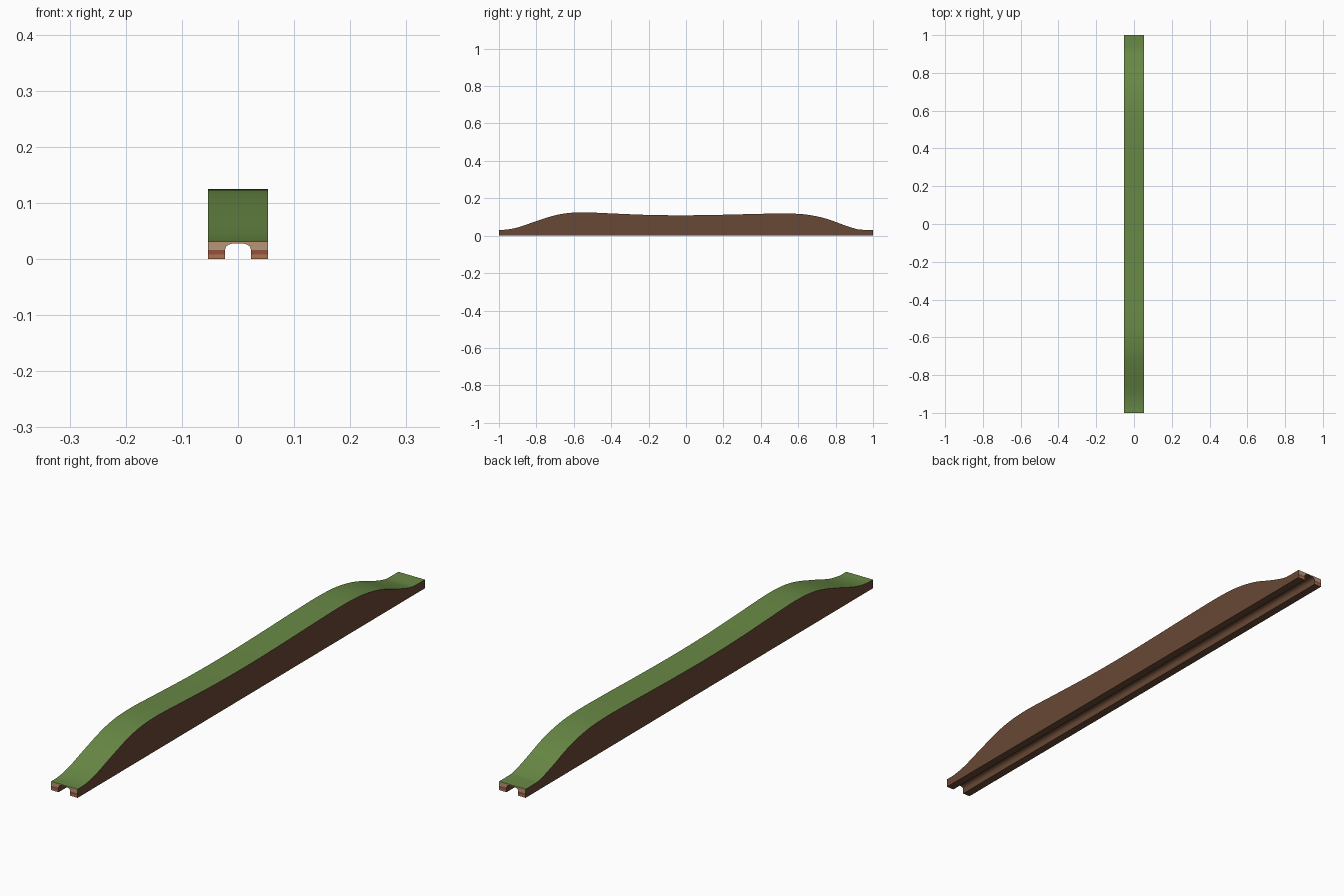
import bpy

if "Cube" in bpy.data.objects:
    bpy.data.objects.remove(bpy.data.objects["Cube"])

HALF = 0.0535      # half width of the strip
TIP = 0.0315       # height of the strip at its ends
# hill line (y, z)
HILL = [(-1, TIP), (-0.96, 0.0325), (-0.9, 0.044), (-0.8, 0.078), (-0.7, 0.109), (-0.62, 0.122),
        (-0.53, 0.1245), (-0.4, 0.119), (-0.2, 0.111), (0, 0.109), (0.2, 0.112), (0.4, 0.117),
        (0.55, 0.1185), (0.65, 0.112), (0.75, 0.091), (0.85, 0.055), (0.92, 0.034), (0.96, TIP), (1, TIP)]
# rail slot: (z, half width), widest at the bottom
SLOT = [(0, 0.0235), (0.008, 0.0235), (0.016, 0.0235), (0.022, 0.0215),
        (0.0255, 0.017), (0.0275, 0.011), (0.0275, 0)]


def material(name, colour):
    m = bpy.data.materials.new(name)
    m.diffuse_color = (*colour, 1)
    m.use_nodes = True
    m.node_tree.nodes["Principled BSDF"].inputs["Base Color"].default_value = m.diffuse_color
    return m


def smooth_line(pts, steps=4):
    out = []
    for i in range(len(pts) - 1):
        p = [pts[max(0, min(len(pts) - 1, i + k))] for k in (-1, 0, 1, 2)]
        (y1, z1), (y2, z2) = p[1], p[2]
        m1 = (z2 - p[0][1]) / (y2 - p[0][0]) * (y2 - y1)
        m2 = (p[3][1] - z1) / (p[3][0] - y1) * (y2 - y1)
        for s in range(steps):
            t = s / steps
            z = ((2*t**3 - 3*t*t + 1) * z1 + (t**3 - 2*t*t + t) * m1
                 + (3*t*t - 2*t**3) * z2 + (t**3 - t*t) * m2)
            out.append((y1 + (y2 - y1) * t, z))
    return out + [pts[-1]]


def build(name, quads, mats, slots=None, angle=None):
    verts = [v for q in quads for v in q]
    faces = [tuple(range(4 * i, 4 * i + 4)) for i in range(len(quads))]
    mesh = bpy.data.meshes.new(name)
    mesh.from_pydata(verts, [], faces)
    for m in mats:
        mesh.materials.append(m)
    for i, s in enumerate(slots or []):
        mesh.polygons[i].material_index = s
    ob = bpy.data.objects.new(name, mesh)
    bpy.context.collection.objects.link(ob)
    bpy.context.view_layer.objects.active = ob
    ob.select_set(True)
    bpy.ops.object.mode_set(mode='EDIT')
    bpy.ops.mesh.select_all(action='SELECT')
    bpy.ops.mesh.remove_doubles(threshold=1e-6)
    bpy.ops.object.mode_set(mode='OBJECT')
    if angle:
        bpy.ops.object.shade_smooth_by_angle(angle=angle)
    ob.select_set(False)
    return ob


grass = material("grass", (0.14, 0.25, 0.06))
soil = material("soil", (0.14, 0.065, 0.035))
strata = [material("clay", (0.42, 0.17, 0.08)), material("red_earth", (0.30, 0.085, 0.045)),
          material("silt", (0.42, 0.32, 0.22)), material("sand", (0.50, 0.29, 0.17))]

line = smooth_line(HILL)
pairs = list(zip(line, line[1:]))

# grassy top
build("grass_top", [[(-HALF, a, za), (HALF, a, za), (HALF, b, zb), (-HALF, b, zb)]
                    for (a, za), (b, zb) in pairs], [grass], angle=0.6)

# soil side walls
sides = []
for (a, za), (b, zb) in pairs:
    q = [(HALF, a, 0), (HALF, b, 0), (HALF, b, zb), (HALF, a, za)]
    sides += [q, [(-x, y, z) for x, y, z in reversed(q)]]
build("soil_sides", sides, [soil])

# underside with the rail slot running the whole length
under = []
for (z0, w0), (z1, w1) in zip([(0, HALF)] + SLOT, SLOT):
    q = [(w0, -1, z0), (w1, -1, z1), (w1, 1, z1), (w0, 1, z0)]
    under += [q, [(-x, y, z) for x, y, z in reversed(q)]]
build("slotted_underside", under, [soil], angle=0.6)

# layered end faces
ends, slots = [], []
levels = SLOT + [(TIP, 0)]
for i, ((z0, w0), (z1, w1)) in enumerate(zip(levels, levels[1:])):
    if z0 == z1:
        continue
    q = [(w0, -1, z0), (HALF, -1, z0), (HALF, -1, z1), (w1, -1, z1)]
    left = [(-x, y, z) for x, y, z in reversed(q)]
    for f in (q, left):
        ends += [f, [(x, -y, z) for x, y, z in reversed(f)]]
    slots += [min(i, 3)] * 4
build("layered_ends", ends, strata, slots)
